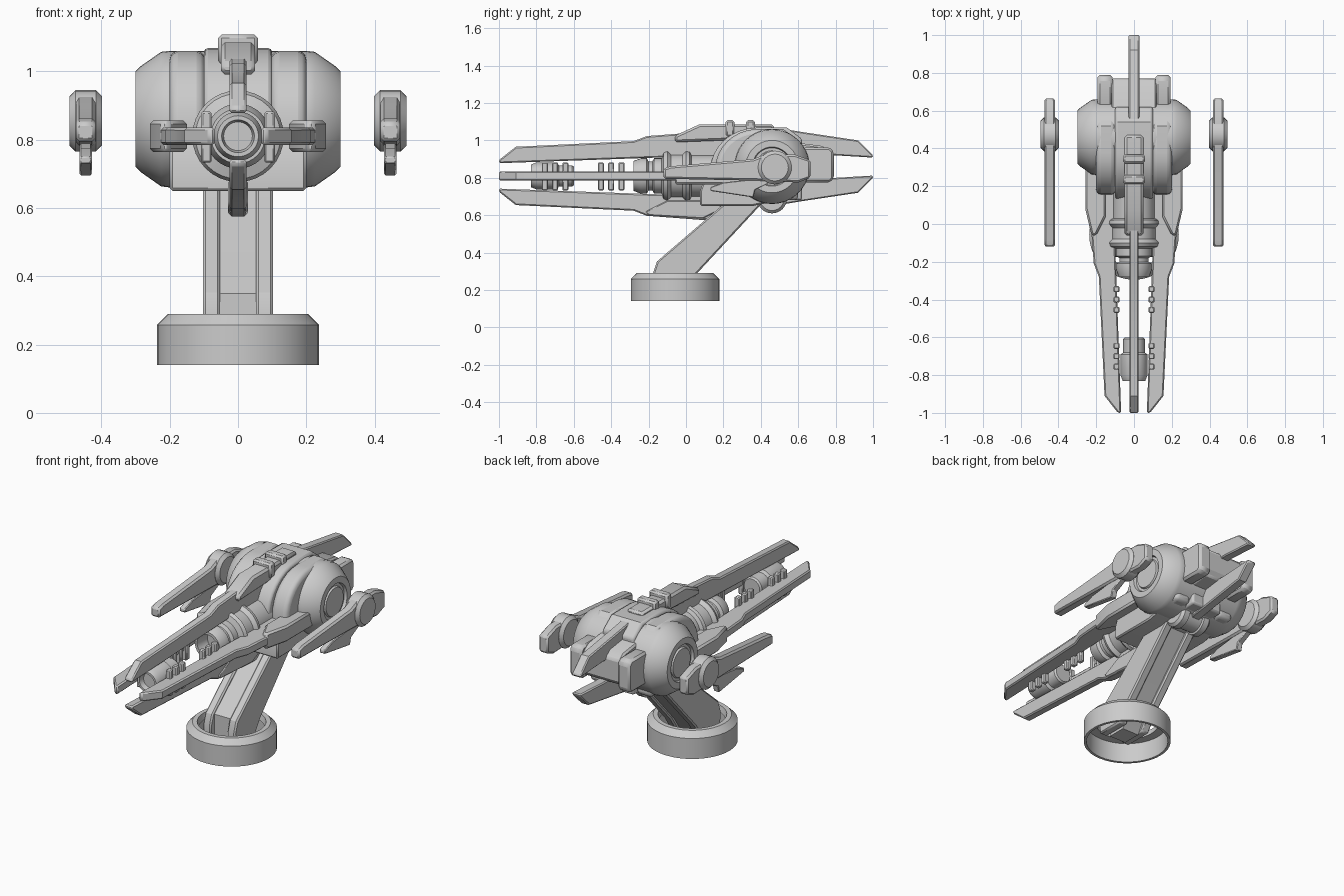
import bpy, bmesh, math
from mathutils import Matrix, Vector

BORE, HUB, HUB_Y = 0.81, 0.86, 0.46   # bore height, hub height, hub y


def finish(name, bm, bevel=0.0, segs=1, mat=None):
    bmesh.ops.remove_doubles(bm, verts=bm.verts, dist=1e-5)
    if mat:
        bm.transform(mat)
    bmesh.ops.recalc_face_normals(bm, faces=bm.faces)
    me = bpy.data.meshes.new(name)
    bm.to_mesh(me)
    bm.free()
    ob = bpy.data.objects.new(name, me)
    bpy.context.collection.objects.link(ob)
    if bevel:
        m = ob.modifiers.new("bevel", 'BEVEL')
        m.width, m.segments, m.limit_method = bevel, segs, 'ANGLE'
        m.angle_limit = math.radians(40)
    bpy.ops.object.select_all(action='DESELECT')
    ob.select_set(True)
    bpy.context.view_layer.objects.active = ob
    bpy.ops.object.shade_smooth_by_angle(angle=math.radians(30))
    return ob


def prism(name, pts, x0, x1, bevel=0.0, segs=1, mat=None):
    """Side profile (y, z) extruded along x."""
    bm = bmesh.new()
    a = [bm.verts.new((x0, y, z)) for y, z in pts]
    b = [bm.verts.new((x1, y, z)) for y, z in pts]
    bm.faces.new(a)
    bm.faces.new(b[::-1])
    for i in range(len(pts)):
        j = (i + 1) % len(pts)
        bm.faces.new((a[i], b[i], b[j], a[j]))
    return finish(name, bm, bevel, segs, mat)


def box(name, x, y, z, bevel=0.0):
    return prism(name, [(y[0], z[0]), (y[1], z[0]), (y[1], z[1]), (y[0], z[1])], x[0], x[1], bevel)


def revolve(name, prof, axis, centre, n=32, closed=False):
    """Profile of (distance along axis, radius) spun round an axis."""
    turn = {'Z': Matrix(), 'X': Matrix.Rotation(math.pi / 2, 4, 'Y'),
            'Y': Matrix.Rotation(-math.pi / 2, 4, 'X')}[axis]
    bm = bmesh.new()
    rings = [[bm.verts.new((r * math.cos(2 * math.pi * k / n), r * math.sin(2 * math.pi * k / n), h))
              for k in range(n)] for h, r in prof]
    pairs = list(zip(rings, rings[1:]))
    if closed:
        pairs.append((rings[-1], rings[0]))
    else:
        bm.faces.new(rings[0])
        bm.faces.new(rings[-1])
    for p, q in pairs:
        for k in range(n):
            l = (k + 1) % n
            bm.faces.new((p[k], p[l], q[l], q[k]))
    return finish(name, bm, mat=Matrix.Translation(Vector(centre)) @ turn)


def spin(deg, z):
    """Rotation about a y-parallel axis at height z."""
    return Matrix.Translation((0, 0, z)) @ Matrix.Rotation(math.radians(deg), 4, 'Y')


# Base ring, open underneath
revolve("base_ring", [(0.14, 0.237), (0.258, 0.237), (0.29, 0.205), (0.29, 0.18),
                      (0.255, 0.172), (0.255, 0.222), (0.14, 0.222)], 'Z', (0, -0.058, 0), 40, True)

# Slanted pillar: two rails and a recessed core
rail = [(-0.17, 0.2), (-0.176, 0.29), (-0.155, 0.353), (0.19, 0.65), (0.26, 0.72),
        (0.45, 0.72), (0.385, 0.64), (0.06, 0.29), (0.0, 0.2)]
for s, side in ((1, "right"), (-1, "left")):
    prism("pillar_rail_" + side, rail, s * 0.052, s * 0.103, 0.008)
core = [(-0.14, 0.19), (-0.14, 0.35), (0.2, 0.64), (0.28, 0.72), (0.42, 0.72), (0.36, 0.64), (0.03, 0.28), (-0.03, 0.19)]
prism("pillar_core", core, -0.054, 0.054)

# Pivot under the body
revolve("pivot_drum", [(-0.1, 0.065), (-0.085, 0.08), (-0.05, 0.08), (-0.045, 0.07),
                       (0.045, 0.07), (0.05, 0.08), (0.085, 0.08), (0.1, 0.065)], 'X', (0, 0.46, 0.69))

# Transverse drum with recessed end caps
half = [(0.2, 0.2), (0.225, 0.197), (0.285, 0.155), (0.3, 0.14), (0.3, 0.105), (0.285, 0.1),
        (0.285, 0.085), (0.295, 0.08)]
revolve("body_drum", [(-x, r) for x, r in half[::-1]] + half, 'X', (0, HUB_Y, HUB), 40)


# Arched shroud: centre strip and two side lobes
def shroud(y0, top, back):
    arc = [(0.38 - (0.38 - y0) * math.cos(t * math.pi / 16), 0.84 + (top - 0.84) * math.sin(t * math.pi / 16))
           for t in range(9)]
    return [(y0, 0.68)] + arc + [(back - 0.08, top), (back, top - 0.06), (back, 0.68)]


for s, side in ((1, "right"), (-1, "left")):
    prism("shroud_lobe_" + side, shroud(0.155, 1.06, 0.6), s * 0.097, s * 0.2, 0.025, 3)
prism("shroud_centre", shroud(0.13, 1.068, 0.62), -0.1, 0.1, 0.012, 2)

# Belly block and rear housing
prism("belly_block", [(0.075, 0.65), (0.36, 0.65), (0.55, 0.69), (0.55, 0.8), (0.1, 0.8), (0.075, 0.73)],
      -0.2, 0.2, 0.008)
prism("rear_housing", [(0.5, 0.76), (0.75, 0.79), (0.77, 0.82), (0.77, 0.94), (0.73, 0.97), (0.5, 1.0)],
      -0.12, 0.12, 0.01)
for s, side in ((1, "right"), (-1, "left")):
    prism("rear_block_" + side, [(0.58, 0.8), (0.64, 0.775), (0.77, 0.775), (0.79, 0.795), (0.79, 0.94),
                                 (0.77, 0.963), (0.64, 0.963), (0.58, 0.94)], s * 0.115, s * 0.192, 0.012)

# Four barrel fins round the bore
fin = [(-1.0, 0.068), (-1.0, 0.085), (-0.91, 0.156), (-0.28, 0.186), (-0.21, 0.213),
       (0.08, 0.235), (0.3, 0.235), (0.3, 0.1), (-0.1, 0.1)]
root = [(-0.06, 0.2), (-0.06, 0.225), (0.08, 0.258), (0.36, 0.258), (0.36, 0.15), (0.04, 0.15)]
for i, side in enumerate(("top", "right", "bottom", "left")):
    prism("fin_" + side, fin, -0.025, 0.025, 0.007, mat=spin(90 * i, BORE))
    if side in ("right", "left"):
        prism("fin_root_" + side, root, -0.046, 0.046, 0.01, mat=spin(90 * i, BORE))

# Rear fins above and below
tail = [(0.5, 0.205), (0.62, 0.185), (0.92, 0.14), (1.0, 0.06), (1.0, 0.048), (0.8, 0.06), (0.5, 0.06)]
for i, side in enumerate(("top", "bottom")):
    prism("tail_fin_" + side, tail, -0.028, 0.028, 0.007, mat=spin(180 * i, HUB))

# Top spine with two ribs
prism("top_spine", [(-0.06, 0.99), (-0.06, 1.025), (0.07, 1.085), (0.47, 1.085), (0.47, 1.04), (0.2, 1.0)],
      -0.05, 0.05, 0.012)
for i, y in enumerate((0.235, 0.345)):
    box("spine_rib_%d" % (i + 1), (-0.058, 0.058), (y - 0.024, y + 0.024), (1.02, 1.108), 0.01)
prism("bottom_spine", [(-0.22, 0.62), (-0.2, 0.597), (0.09, 0.58), (0.19, 0.63), (0.19, 0.68), (-0.1, 0.68)],
      -0.03, 0.03, 0.007)

# Barrel and floating muzzle
revolve("barrel", [(-0.2, 0.055), (-0.28, 0.065), (-0.28, 0.08), (-0.24, 0.095), (-0.21, 0.095), (-0.2, 0.078),
                   (-0.18, 0.078), (-0.17, 0.095), (-0.13, 0.095), (-0.12, 0.125), (-0.1, 0.134),
                   (-0.08, 0.116), (-0.02, 0.116), (0.0, 0.134), (0.02, 0.13), (0.03, 0.112), (0.2, 0.112)],
        'Y', (0, 0, BORE))
revolve("muzzle", [(-0.8, 0.042), (-0.83, 0.048), (-0.83, 0.06), (-0.8, 0.072), (-0.69, 0.072),
                   (-0.68, 0.057), (-0.61, 0.057), (-0.6, 0.05)], 'Y', (0, 0, BORE))

# Coil clamps on the inner edges of the side fins
for s, side in ((1, "right"), (-1, "left")):
    for i, y in enumerate((-0.755, -0.70, -0.645, -0.455, -0.40, -0.345)):
        box("coil_clamp_%s_%d" % (side, i + 1), (s * 0.077, s * 0.108), (y - 0.016, y + 0.016), (0.733, 0.882), 0.005)

# Floating side pods: long blade, hub disc and short lower blade
blade = [(-0.12, 0.795), (-0.12, 0.85), (-0.08, 0.862), (0.36, 0.90), (0.42, 0.925), (0.58, 0.925),
         (0.665, 0.895), (0.665, 0.80), (0.6, 0.775), (0.38, 0.785)]
lower = [(0.13, 0.73), (0.13, 0.75), (0.2, 0.775), (0.42, 0.80), (0.46, 0.78), (0.37, 0.735), (0.36, 0.695)]
disc = [(-0.048, 0.065), (-0.048, 0.072), (-0.03, 0.09), (0.03, 0.09), (0.048, 0.072), (0.048, 0.065)]
for s, side in ((1, "right"), (-1, "left")):
    x = s * 0.446
    prism("pod_blade_" + side, blade, x - 0.029, x + 0.029, 0.01)
    prism("pod_lower_blade_" + side, lower, x - 0.018, x + 0.018, 0.004)
    revolve("pod_disc_" + side, disc, 'X', (x, 0.475, 0.855), 24)
